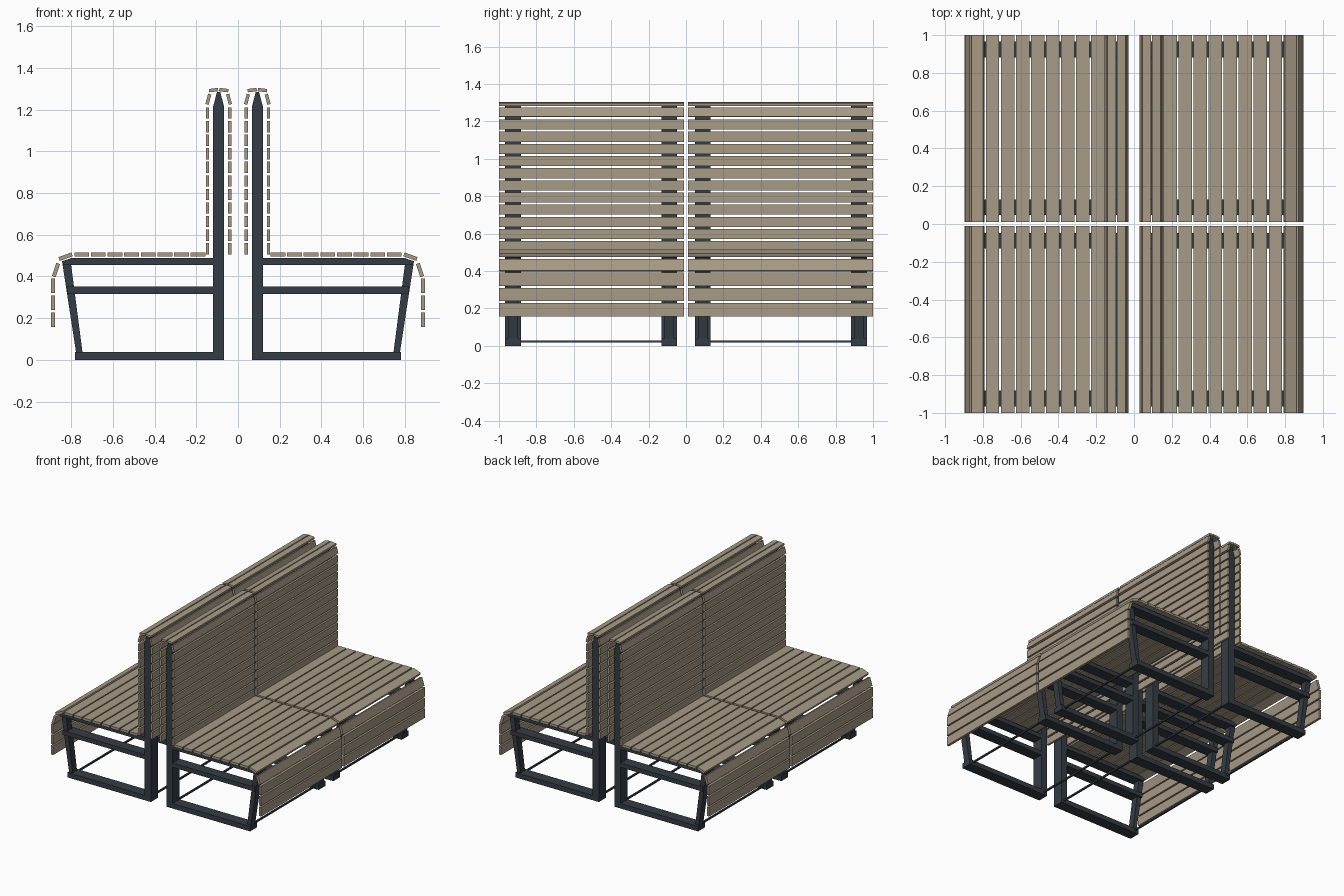
import bpy, bmesh, math

if "Cube" in bpy.data.objects:
    bpy.data.objects.remove(bpy.data.objects["Cube"])

def material(name, col):
    m = bpy.data.materials.new(name)
    m.diffuse_color = (*col, 1)
    m.use_nodes = True
    m.node_tree.nodes["Principled BSDF"].inputs["Base Color"].default_value = m.diffuse_color
    return m

WOOD = material("weathered_wood", (0.39, 0.325, 0.24))
STEEL = material("dark_steel", (0.035, 0.046, 0.058))

def build(name, prisms, mat):
    """prisms: list of (xz profile, y0, y1) extruded along y"""
    bm = bmesh.new()
    for pts, y0, y1 in prisms:
        a = [bm.verts.new((x, y0, z)) for x, z in pts]
        b = [bm.verts.new((x, y1, z)) for x, z in pts]
        bm.faces.new(a)
        bm.faces.new(b)
        for i in range(len(a)):
            j = (i + 1) % len(a)
            bm.faces.new((a[i], a[j], b[j], b[i]))
    bmesh.ops.recalc_face_normals(bm, faces=bm.faces)
    me = bpy.data.meshes.new(name)
    bm.to_mesh(me)
    bm.free()
    me.materials.append(mat)
    ob = bpy.data.objects.new(name, me)
    bpy.context.collection.objects.link(ob)
    return ob

def box(x0, x1, z0, z1):
    return [(x0, z0), (x1, z0), (x1, z1), (x0, z1)]

def slat(cx, cz, length, deg, t=0.019):
    c, s = math.cos(math.radians(deg)), math.sin(math.radians(deg))
    return [(cx + u * c - v * s, cz + u * s + v * c)
            for u, v in ((-length/2, -t/2), (length/2, -t/2), (length/2, t/2), (-length/2, t/2))]

# seat slats, rounded front nose and front skirt
seat = [slat(0.191 + 0.0797 * i, 0.505, 0.071, 0) for i in range(8)]
seat += [slat(0.826, 0.495, 0.066, -20), slat(0.872, 0.431, 0.066, -72)]
seat += [slat(0.887, z, 0.070, 90) for z in (0.356, 0.274, 0.193)]

# backrest slats, both sides, and the rounded cap
back = [slat(x, 0.533 + 0.065 * i, 0.054, 90, 0.016)
        for x in (0.039, 0.146) for i in range(11)]
back += [slat(0.142, 1.249, 0.051, 105, 0.016), slat(0.043, 1.249, 0.051, 75, 0.016),
         slat(0.068, 1.293, 0.044, 7, 0.016), slat(0.117, 1.293, 0.044, -7, 0.016)]

# side frame profiles
post = [(0.067, 0), (0.119, 0), (0.119, 1.215), (0.101, 1.283), (0.085, 1.283), (0.067, 1.215)]
bars = [box(0.119, 0.78, 0, 0.038), box(0.119, 0.82, 0.317, 0.351),
        [(0.119, 0.455), (0.835, 0.455), (0.845, 0.472), (0.80, 0.488), (0.119, 0.488)]]
leg = [(0.745, 0.038), (0.776, 0.038), (0.843, 0.473), (0.803, 0.483)]

FRAMES = ((0.047, 0.131), (0.882, 0.967))

# four benches mirrored about both axes
for sx in (1, -1):
    for sy in (1, -1):
        def flip(p, y0, y1):
            return ([(sx * x, z) for x, z in p], sy * y0, sy * y1)
        tag = ("right" if sx > 0 else "left") + ("_back" if sy > 0 else "_front")
        build("seat_slats_" + tag, [flip(p, 0.01, 1.0) for p in seat], WOOD)
        build("backrest_slats_" + tag, [flip(p, 0.01, 1.0) for p in back], WOOD)
        build("side_frames_" + tag,
              [flip(p, a, b) for a, b in FRAMES for p in [post] + bars], STEEL)
        build("front_legs_" + tag,
              [flip(leg, a + 0.016, b - 0.016) for a, b in FRAMES], STEEL)
        # thin tie rods between the frames
        build("tie_rods_" + tag,
              [flip(box(x - 0.006, x + 0.006, 0.017, 0.029), 0.13, 0.883)
               for x in (0.093, 0.75)], STEEL)
